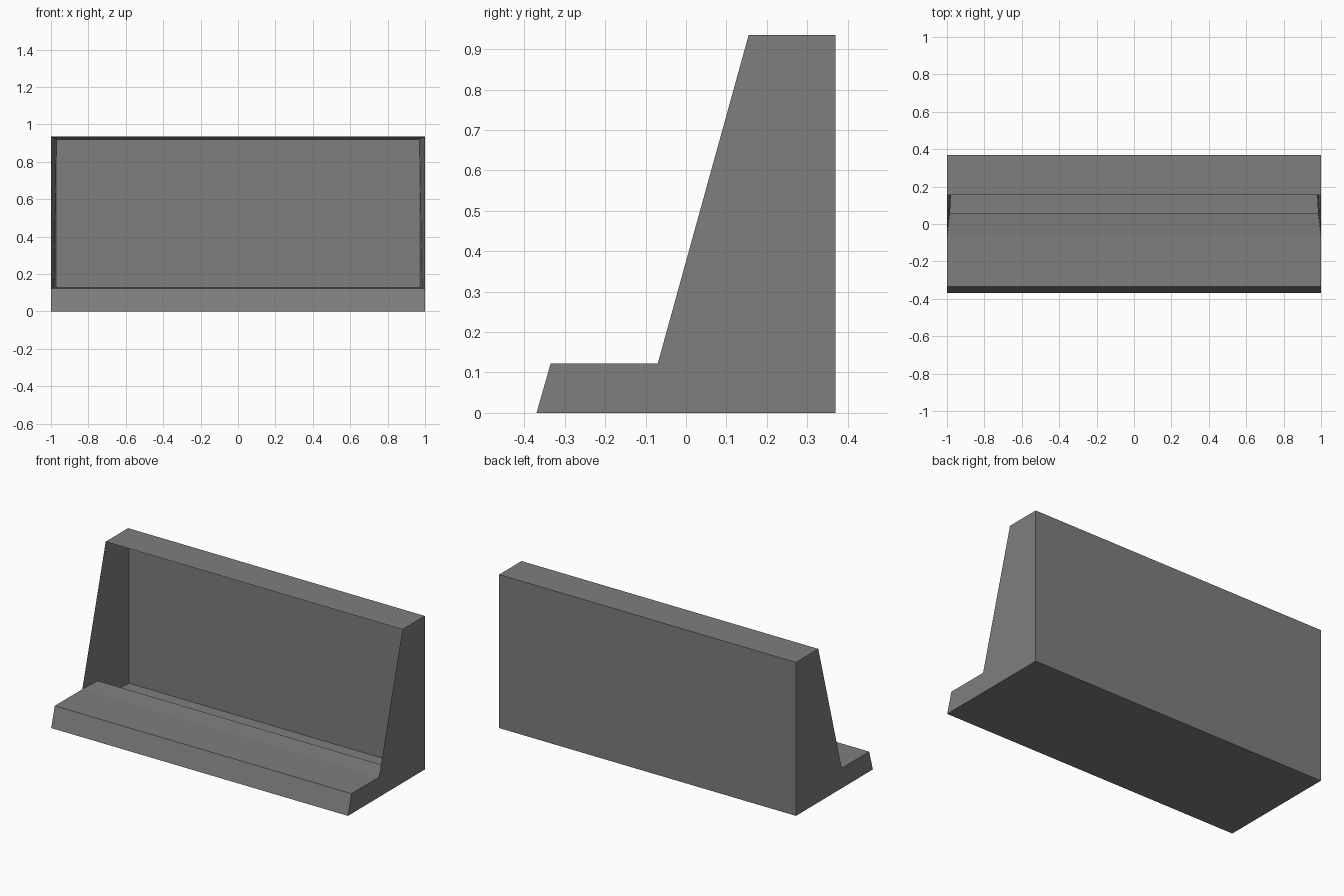
import bpy
import bmesh

cube = bpy.data.objects.get("Cube")
if cube:
    bpy.data.objects.remove(cube, do_unlink=True)

# Single flat grey
grey = bpy.data.materials.new("mid_grey")
grey.use_nodes = True
colour = (0.21, 0.21, 0.21, 1)
grey.diffuse_color = colour
grey.node_tree.nodes["Principled BSDF"].inputs["Base Color"].default_value = colour

# Closed section through the shell: name -> (half width, y, z)
section = {
    "toe": (1, -0.37, 0),
    "ledge_front": (1, -0.335, 0.122),
    "ledge_back": (1, -0.07, 0.122),
    "lip": (0.984, 0.055, 0.13),
    "floor_front": (0.984, 0.055, 0.012),
    "floor_back": (0.97, 0.335, 0.012),
    "panel_top": (0.97, 0.335, 0.92),
    "roof_front": (1, 0.155, 0.935),
    "roof_back": (1, 0.37, 0.935),
    "heel": (1, 0.37, 0),
}

bm = bmesh.new()
sides = [{n: bm.verts.new((s * x, y, z)) for n, (x, y, z) in section.items()}
         for s in (-1, 1)]
left, right = sides

# Lengthwise faces: ledge, recess, roof, back and base
names = list(section)
for a, b in zip(names, names[1:] + names[:1]):
    bm.faces.new((left[a], left[b], right[b], right[a]))

# Outer end caps and tapered inner walls of the recess
end_faces = (
    ("toe", "ledge_front", "ledge_back", "roof_front", "roof_back", "heel"),
    ("ledge_back", "lip", "panel_top", "roof_front"),
    ("lip", "floor_front", "floor_back", "panel_top"),
)
for side in sides:
    for face in end_faces:
        bm.faces.new([side[n] for n in face])

bmesh.ops.recalc_face_normals(bm, faces=bm.faces)
mesh = bpy.data.meshes.new("recessed_wall_block")
bm.to_mesh(mesh)
bm.free()
mesh.materials.append(grey)
block = bpy.data.objects.new("recessed_wall_block", mesh)
bpy.context.collection.objects.link(block)
